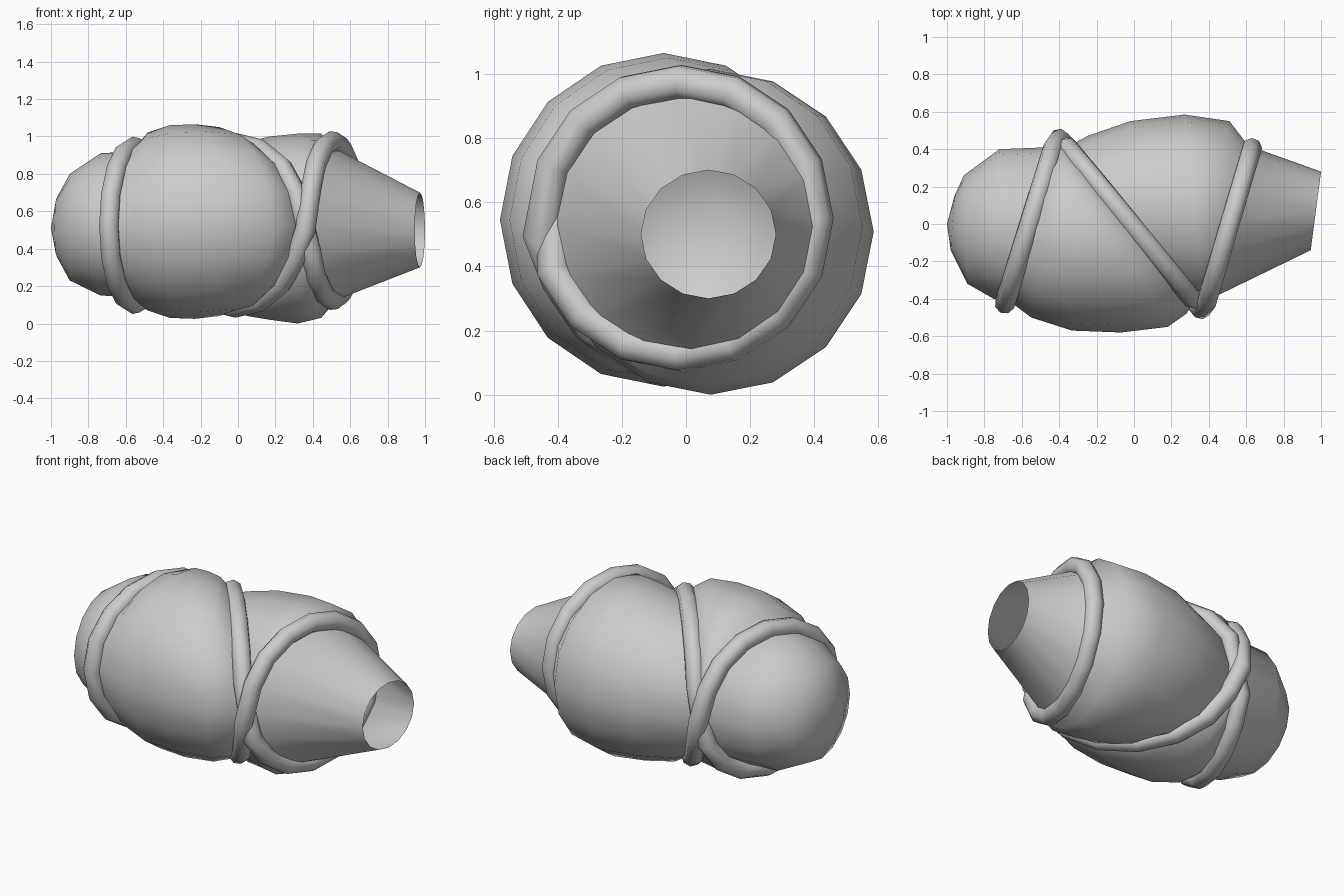
import bpy
import bmesh
from math import cos, sin, tau, radians
from mathutils import Vector

cube = bpy.data.objects.get("Cube")
if cube:
    bpy.data.objects.remove(cube, do_unlink=True)

SIDES = 16
HALF = SIDES // 2

grey = bpy.data.materials.new("plain grey")
grey.use_nodes = True
grey.diffuse_color = (0.6, 0.6, 0.6, 1)
bsdf = next(n for n in grey.node_tree.nodes if n.type == 'BSDF_PRINCIPLED')
bsdf.inputs["Base Color"].default_value = (0.6, 0.6, 0.6, 1)


def loop_points(fx, fy, bx, by, low, high):
    """Upright oval from the back point, over the top, to the front and under."""
    front, back = Vector((fx, fy, 0)), Vector((bx, by, 0))
    mid, half = (front + back) / 2, (back - front) / 2
    points = []
    for i in range(SIDES):
        a = tau * i / SIDES
        p = mid + half * cos(a)
        p.z = (low + high) / 2 + (high - low) / 2 * sin(a)
        points.append(p)
    return points


def finish(obj, angle):
    bpy.ops.object.select_all(action='DESELECT')
    obj.select_set(True)
    bpy.context.view_layer.objects.active = obj
    if obj.type == 'CURVE':
        bpy.ops.object.convert(target='MESH')
        obj = bpy.context.view_layer.objects.active
    obj.data.materials.clear()
    obj.data.materials.append(grey)
    bpy.ops.object.shade_smooth_by_angle(angle=radians(angle))


# Each section: front x, y, back x, y, bottom, top
sections = [
    # rounded end
    (-0.98, -0.14, -0.96, 0.15, 0.36, 0.67),
    (-0.89, -0.32, -0.91, 0.26, 0.23, 0.80),
    (-0.75, -0.40, -0.72, 0.40, 0.15, 0.91),
    (-0.67, -0.41, -0.46, 0.41, 0.14, 0.92),
    # front bulge
    (-0.55, -0.50, -0.42, 0.43, 0.07, 1.02),
    (-0.33, -0.57, -0.40, 0.44, 0.03, 1.06),
    (-0.07, -0.58, -0.39, 0.44, 0.025, 1.065),
    (0.18, -0.55, -0.38, 0.43, 0.04, 1.05),
    (0.28, -0.48, -0.37, 0.42, 0.06, 1.00),
    (0.33, -0.40, -0.36, 0.41, 0.09, 0.95),
    # back bulge
    (0.35, -0.41, -0.25, 0.47, 0.04, 0.97),
    (0.36, -0.42, -0.02, 0.55, 0.02, 1.00),
    (0.37, -0.43, 0.27, 0.585, 0.00, 1.015),
    (0.38, -0.42, 0.51, 0.55, 0.03, 1.015),
    (0.41, -0.40, 0.61, 0.42, 0.12, 0.94),
    # open tapered end
    (0.945, -0.14, 1.00, 0.28, 0.30, 0.70),
]

# Hollow body
bm = bmesh.new()
rings = [[bm.verts.new(p) for p in loop_points(*s)] for s in sections]
tip = bm.verts.new((-1, 0, 0.51))
for i in range(SIDES):
    j = (i + 1) % SIDES
    bm.faces.new((tip, rings[0][j], rings[0][i]))
    for a, b in zip(rings, rings[1:]):
        bm.faces.new((a[i], a[j], b[j], b[i]))
mesh = bpy.data.meshes.new("body")
bm.to_mesh(mesh)
bm.free()
body = bpy.data.objects.new("body", mesh)
bpy.context.collection.objects.link(body)
finish(body, 50)

# One cord wound around the body, crossing itself at the front and the back
end_turn = loop_points(-0.69, -0.425, -0.42, 0.445, 0.105, 0.945)
diagonal = loop_points(0.34, -0.43, -0.38, 0.44, 0.085, 0.965)
neck_turn = loop_points(0.38, -0.445, 0.63, 0.405, 0.125, 0.975)
over, under = slice(1, HALF), slice(HALF + 1, SIDES)
path = [
    *neck_turn[over], Vector((0.36, -0.455, 0.5)),
    *diagonal[under], Vector((-0.40, 0.455, 0.5)),
    *end_turn[over], end_turn[HALF], *end_turn[under], Vector((-0.39, 0.41, 0.5)),
    *diagonal[over], Vector((0.36, -0.41, 0.5)),
    *neck_turn[under], neck_turn[0],
]
curve = bpy.data.curves.new("cord", 'CURVE')
curve.dimensions = '3D'
curve.bevel_depth = 0.055
curve.bevel_resolution = 2
spline = curve.splines.new('POLY')
spline.points.add(len(path) - 1)
for point, p in zip(spline.points, path):
    point.co = (*p, 1)
spline.use_cyclic_u = True
cord = bpy.data.objects.new("cord", curve)
bpy.context.collection.objects.link(cord)
finish(cord, 60)
